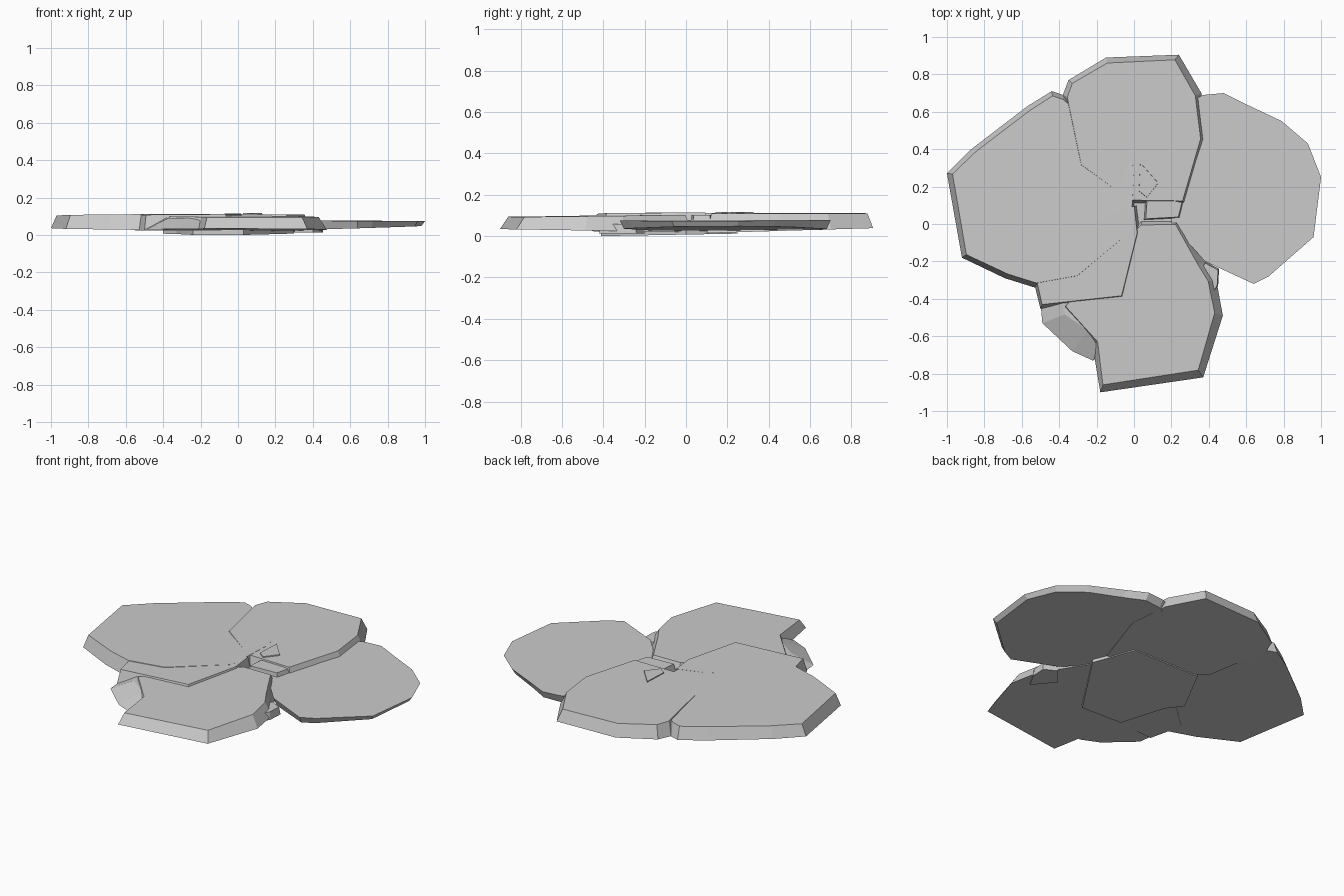
import bpy, bmesh
from mathutils import Vector

if "Cube" in bpy.data.objects:
    bpy.data.objects.remove(bpy.data.objects["Cube"])


def slab(name, outline, bottom, top, inset=0.03, lean=(0, 0), steps=0.0):
    """Flat stone: outline, tilted planes (z0, slope x, slope y), chamfered rim."""
    n = len(outline)
    c = sum((Vector(p) for p in outline), Vector((0, 0))) / n
    lean = Vector(lean)

    def ring(shrink, shift, plane):
        vs = []
        for p in outline:
            d = Vector(p) - c
            q = c + d * (1 - shrink / max(d.length, 0.1)) + lean * shift
            vs.append(bm.verts.new((q.x, q.y, plane[0] + plane[1] * q.x + plane[2] * q.y)))
        return vs

    bm = bmesh.new()
    lo, hi = ring(steps, 0, bottom), ring(inset, 1, top)
    bm.faces.new(lo[::-1])
    bm.faces.new(hi)
    for i in range(n):
        j = (i + 1) % n
        bm.faces.new((lo[i], lo[j], hi[j], hi[i]))
    bmesh.ops.triangulate(bm, faces=[f for f in bm.faces if len(f.verts) > 4])
    bmesh.ops.recalc_face_normals(bm, faces=bm.faces)
    me = bpy.data.meshes.new(name)
    bm.to_mesh(me)
    bm.free()
    ob = bpy.data.objects.new(name, me)
    bpy.context.collection.objects.link(ob)
    return ob


# Large left stone
slab("left_stone", [(-1, .27), (-.92, -.18), (-.69, -.29), (-.53, -.34), (-.3, -.3),
                    (.0, -.05), (.02, .3), (-.05, .48), (-.2, .55), (-.38, .69),
                    (-.44, .71), (-.57, .63), (-.87, .4)],
     (.024, -.011, .006), (.114, .008, -.006), .025, (.005, 0))

# Lower left stone, lapping over the front one
slab("lower_left_stone", [(-.5, -.455), (-.05, -.41), (.04, -.05), (.02, .1), (-.14, .05),
                          (-.39, -.1), (-.55, -.25)],
     (.022, -.005, 0), (.114, .008, .004), .02, (-.005, .01))

# Back stone
slab("back_stone", [(-.38, .69), (-.3, .3), (-.02, .1), (.28, .1), (.39, .45), (.36, .7),
                    (.24, .905), (-.15, .89), (-.35, .77)],
     (.012, 0, .03), (.112, -.006, -.001), .03, (-.005, -.002))

# Thin, low right stone
slab("right_stone", [(.33, .67), (.2, .4), (.2, .0), (.38, -.2), (.64, -.32), (.72, -.28),
                     (.96, -.07), (1, .25), (.93, .43), (.79, .55), (.6, .64),
                     (.48, .70), (.37, .69)],
     (.018, .03, .004), (.08, -.006, .002), .0, (0, 0), .02)

# Front stone with wide chamfer
slab("front_stone", [(-.18, -.9), (.37, -.82), (.475, -.49), (.44, -.3), (.38, -.2),
                     (.24, .03), (.04, .03), (-.2, -.2), (-.4, -.45), (-.22, -.66)],
     (.02, 0, -.016), (.104, -.004, .012), .04, (-.005, .005))

# Low ledge left of the front stone
slab("front_ledge", [(-.49, -.53), (-.33, -.68), (-.22, -.73), (0, -.6), (0, -.3), (-.5, -.42)],
     (.025, 0, -.01), (.092, 0, 0), .07, (.05, .05))

# Sliver beside the front stone, on the right
slab("side_sliver", [(.38, -.2), (.3, -.3), (.4, -.42), (.45, -.33), (.455, -.24)],
     (.014, 0, 0), (.06, 0, 0), .01)

# Underside slab that the stones rest on
slab("under_slab", [(.3, 0), (.03, -.41), (-.24, -.4), (-.33, -.13), (-.4, -.04),
                    (-.25, .25), (.2, .25)],
     (.008, 0, .018), (.06, 0, 0), .0)

# Centre chips
slab("centre_chip_back", [(.03, .34), (.02, .17), (.07, .13), (.14, .22)],
     (.06, 0, 0), (.117, 0, 0), .015)
slab("centre_chip_front", [(.05, .02), (.25, .03), (.27, .12), (.06, .16)],
     (.04, 0, 0), (.103, 0, 0), .015)

# Rest the model on the ground
lowest = min(v.co.z for o in bpy.data.objects for v in o.data.vertices)
for o in bpy.data.objects:
    o.location.z -= lowest
